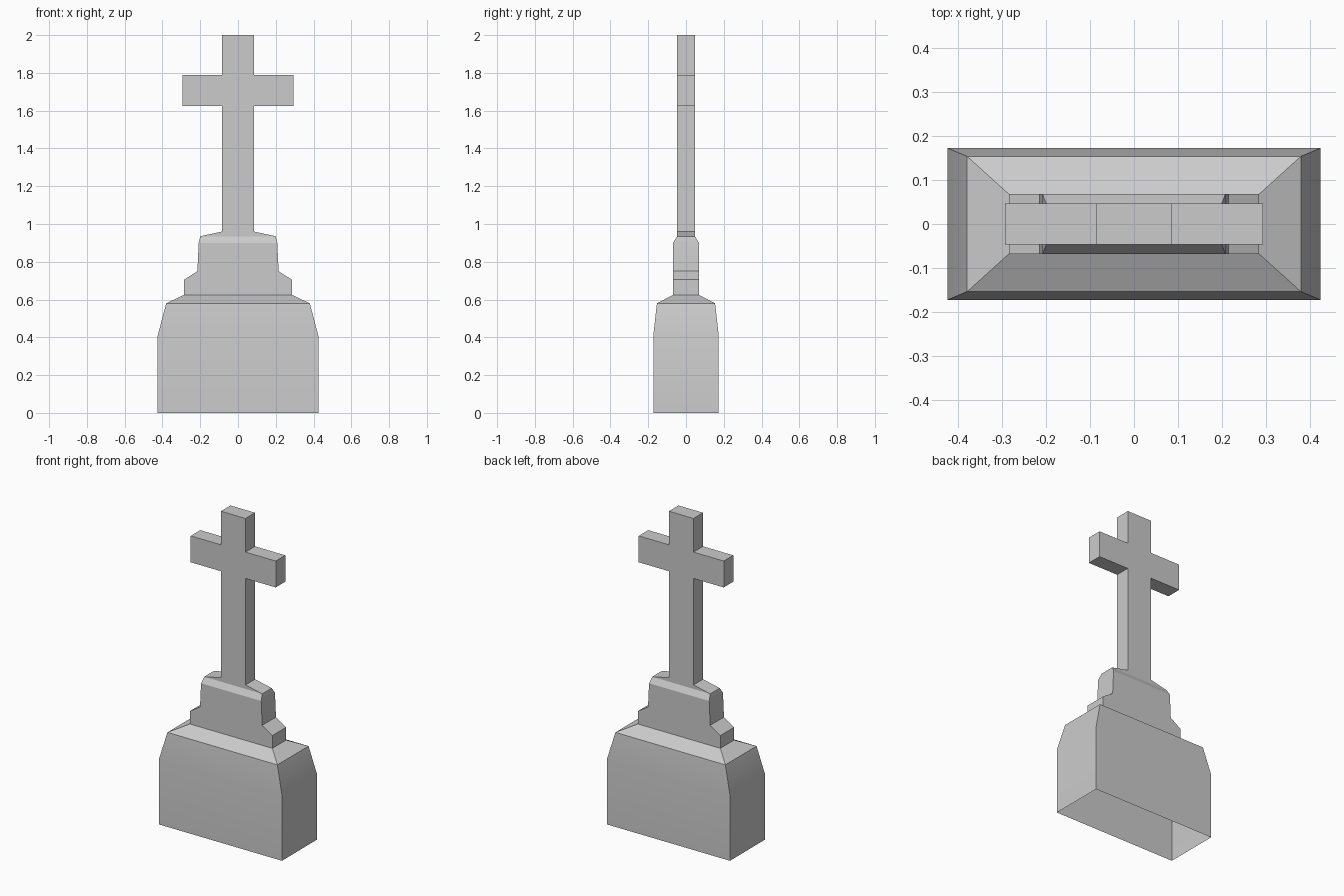
import bpy
import math

default = bpy.data.objects.get("Cube")
if default:
    bpy.data.objects.remove(default, do_unlink=True)

stone = bpy.data.materials.new("grey stone")
stone.use_nodes = True
colour = (0.6, 0.6, 0.6, 1)
stone.diffuse_color = colour
stone.node_tree.nodes["Principled BSDF"].inputs["Base Color"].default_value = colour


def make_object(name, verts, faces):
    mesh = bpy.data.meshes.new(name)
    mesh.from_pydata(verts, [], faces)
    mesh.materials.append(stone)
    obj = bpy.data.objects.new(name, mesh)
    bpy.context.collection.objects.link(obj)
    bpy.ops.object.select_all(action="DESELECT")
    obj.select_set(True)
    bpy.context.view_layer.objects.active = obj
    bpy.ops.object.shade_smooth_by_angle(angle=math.radians(30))
    return obj


def stacked_rectangles(name, levels):
    """Open shell through rectangles given as (half width, half depth, height)."""
    verts, faces = [], []
    for hx, hy, z in levels:
        verts += [(-hx, -hy, z), (hx, -hy, z), (hx, hy, z), (-hx, hy, z)]
    for level in range(len(levels) - 1):
        low = 4 * level
        for i in range(4):
            j = (i + 1) % 4
            faces.append((low + i, low + j, low + 4 + j, low + 4 + i))
    return make_object(name, verts, faces)


# Wide base block, hollow underneath, with a sloping top
stacked_rectangles("base_block", [
    (0.425, 0.173, 0), (0.425, 0.173, 0.41),
    (0.38, 0.154, 0.58), (0.285, 0.068, 0.625)])

# Stepped plinth with bevelled shoulders
stacked_rectangles("stepped_plinth", [
    (0.285, 0.068, 0.625), (0.285, 0.068, 0.705), (0.215, 0.068, 0.75),
    (0.208, 0.068, 0.9), (0.2, 0.047, 0.935), (0.085, 0.047, 0.96)])

# Cross: mirrored half outline, given thickness, open where it meets the plinth
half = [(0.085, 0.96), (0.085, 1.625), (0.294, 1.625),
        (0.294, 1.79), (0.085, 1.79), (0.085, 2)]
outline = half + [(-x, z) for x, z in reversed(half)]
count = len(outline)
depth = 0.047
verts = [(x, y, z) for y in (-depth, depth) for x, z in outline]
faces = [tuple(range(count)), tuple(reversed(range(count, 2 * count)))]
for i in range(count - 1):
    faces.append((i, i + count, i + 1 + count, i + 1))
make_object("cross", verts, faces)
